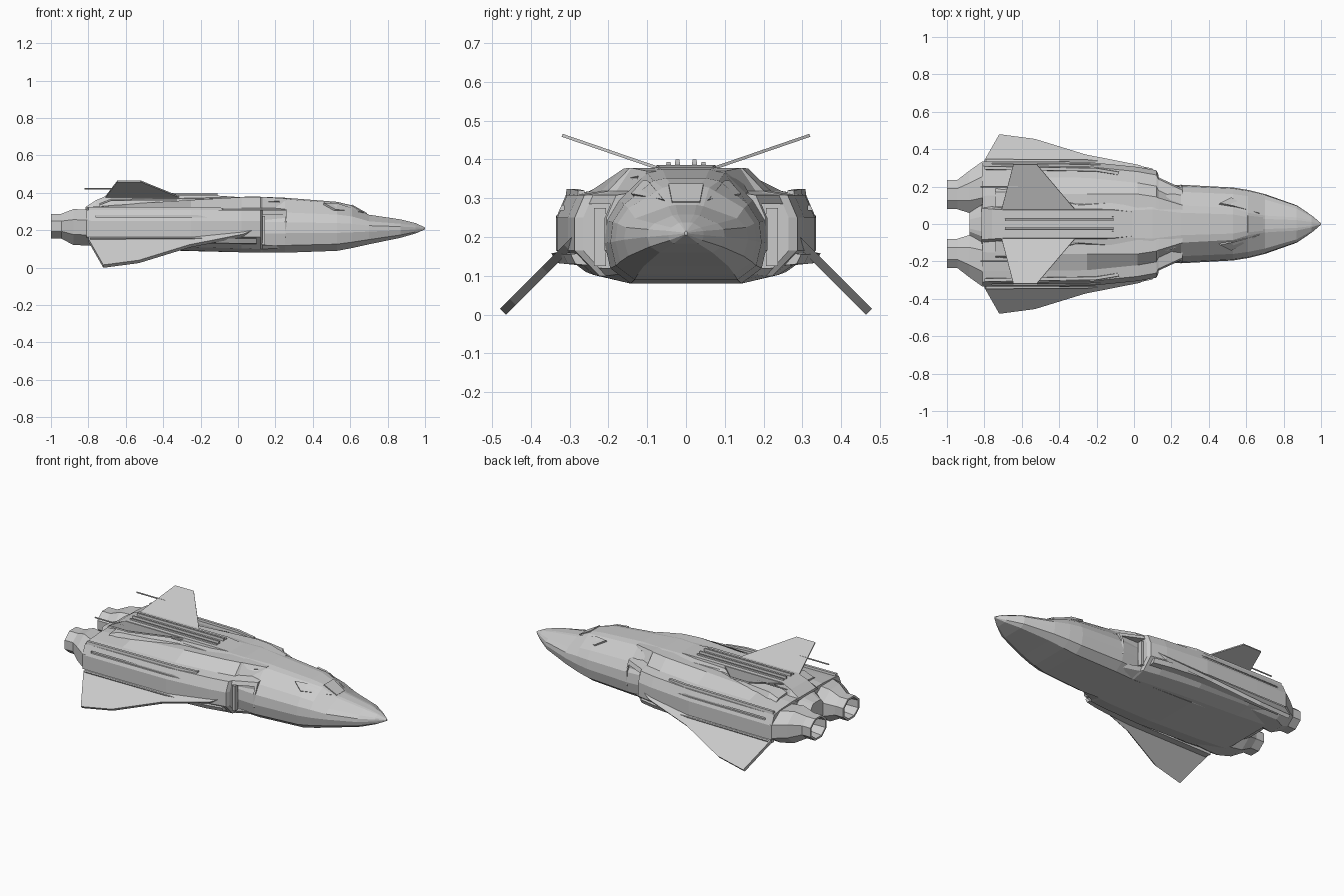
import bpy, bmesh, math
from mathutils import Vector

if "Cube" in bpy.data.objects:
    bpy.data.objects.remove(bpy.data.objects["Cube"])


def make(name, verts, faces):
    me = bpy.data.meshes.new(name)
    bm = bmesh.new()
    vs = [bm.verts.new(v) for v in verts]
    for f in faces:
        bm.faces.new([vs[i] for i in f])
    bmesh.ops.recalc_face_normals(bm, faces=bm.faces)
    bm.to_mesh(me)
    bm.free()
    ob = bpy.data.objects.new(name, me)
    bpy.context.collection.objects.link(ob)
    return ob


def loft(name, rings):
    n = len(rings[0])
    verts = [p for r in rings for p in r]
    faces = [tuple(range(n)), tuple(range(len(verts) - n, len(verts)))]
    for k in range(len(rings) - 1):
        for i in range(n):
            j = (i + 1) % n
            faces.append((k * n + i, k * n + j, k * n + n + j, k * n + n + i))
    return make(name, verts, faces)


def mirrored_ring(x, half):
    # half section runs from bottom centre to top centre
    return [(x, y, z) for y, z in half] + [(x, -y, z) for y, z in half[-2:0:-1]]


def plate(name, outline, thickness):
    # flat outline thickened along its normal
    pts = [Vector(p) for p in outline]
    nrm = (pts[1] - pts[0]).cross(pts[-1] - pts[0]).normalized()
    if nrm.z > 0:
        nrm = -nrm
    return loft(name, [[tuple(p) for p in pts],
                       [tuple(p + nrm * thickness) for p in pts]])


def box(name, loc, size, rot=(0, 0, 0)):
    bpy.ops.mesh.primitive_cube_add(size=1, location=loc, rotation=rot)
    ob = bpy.context.object
    ob.name = name
    ob.scale = size
    return ob


def cut(target, cutter):
    m = target.modifiers.new("cut", 'BOOLEAN')
    m.operation, m.solver, m.object = 'DIFFERENCE', 'EXACT', cutter
    cutter.hide_render = True
    cutter.hide_viewport = True
    cutter.display_type = 'WIRE'


# Central fuselage and nose: x, half width, bottom, top, top half width
stations = [(1.0, .004, .205, .215, .002), (.95, .046, .183, .238, .018),
            (.87, .1, .160, .258, .035), (.70, .16, .125, .283, .045),
            (.61, .182, .105, .333, .06), (.53, .195, .09, .352, .085),
            (.25, .21, .08, .374, .10), (.10, .20, .08, .38, .13),
            (-.3, .20, .09, .375, .10), (-.78, .18, .12, .325, .08),
            (-.88, .08, .17, .29, .04)]
rings = []
for x, w, zb, zt, t in stations:
    zm = .21
    rings.append(mirrored_ring(x, [
        (0, zb), (.68 * w, zb), (.93 * w, zb + .3 * (zm - zb)), (w, zm - .2 * (zm - zb)),
        (.97 * w, zm + .2 * (zt - zm)), (.82 * w, zm + .52 * (zt - zm)),
        (t, zt - .05 * (zt - zm)), (t * .6, zt), (0, zt)]))
loft("fuselage", rings)

# Wide rear hull: x, half width, bottom, deck height, deck half width
rings = []
for x, w, zb, zt, t in [(.26, .205, .085, .37, .10), (.13, .265, .08, .378, .14),
                        (.12, .287, .08, .378, .145), (.02, .305, .082, .377, .16),
                        (-.25, .332, .09, .362, .16), (-.6, .335, .105, .34, .16),
                        (-.81, .335, .12, .323, .15)]:
    s = w - .025
    rings.append(mirrored_ring(x, [
        (0, zb), (.5 * w, zb), (.78 * w, zb + .02), (w, .165), (w, .25),
        (s, .308), (s - .06, .318), (t, zt), (0, zt)]))
hull = loft("rear_hull", rings)

for s in (1, -1):
    side = "left" if s > 0 else "right"
    # Side intakes, shoulder vents and long side slots
    cut(hull, box("intake_cutter_" + side, (.19, s * .28, .203), (.12, .18, .165)))
    cut(hull, box("vent_cutter_" + side, (.185, s * .165, .352), (.10, .045, .03),
                  (-s * .6, 0, -s * .45)))
    cut(hull, box("slot_cutter_" + side, (-.42, s * .33, .275), (.68, .03, .012)))
    box("intake_splitter_" + side, (.135, s * .222, .2), (.02, .03, .15))

    # Shoulder strake along the hull
    loft("shoulder_strake_" + side, [
        [(x, s * (y - .012), z - .02), (x, s * (y + .012), z - .02),
         (x, s * (y + .008), z + .008), (x, s * (y - .008), z + .008)]
        for x, y, z in ((-.08, .27, .312), (-.2, .29, .316), (-.80, .3, .316))])

    # Engine with hollow nozzle: x, centre y, centre z, half sizes
    rings = []
    for x, cy, cz, hy, hz in [(-.6, .19, .215, .13, .09), (-.81, .197, .215, .138, .096),
                              (-.88, .172, .217, .113, .096), (-.945, .157, .222, .078, .066),
                              (-1.0, .157, .222, .078, .066), (-1.0, .157, .222, .066, .055),
                              (-.9, .157, .222, .055, .045)]:
        k = 1 / math.cos(math.pi / 8)
        rings.append([(x, s * (cy + hy * k * math.cos(math.pi * (i + .5) / 4)),
                       cz + hz * k * math.sin(math.pi * (i + .5) / 4)) for i in range(8)])
    loft("engine_" + side, rings)

    # Drooping lower wing, lying on a 45 degree plane
    wing = [(.12, .275), (.03, .315), (-.26, .372), (-.53, .455), (-.72, .48),
            (-.80, .34), (-.79, .30), (.06, .27)]
    plate("lower_wing_" + side, [(x, s * y, .495 - y) for x, y in wing], .022)
    # Wing root fairing
    loft("wing_root_" + side, [
        [(x, s * (y + a), z + b) for a, b in ((-.05, -.03), (.0, -.025), (.012, .0), (-.05, .01))]
        for x, y, z in ((.1, .285, .155), (0, .305, .155), (-.25, .332, .158), (-.79, .335, .158))])

    # Canted upper fin with trailing rod
    plate("upper_fin_" + side, [(-.31, s * .07, .381), (-.52, s * .318, .466),
                                (-.645, s * .318, .466), (-.71, s * .07, .381)], .008)
    bpy.ops.mesh.primitive_cylinder_add(vertices=6, radius=.004, depth=.2,
                                        location=(-.72, s * .2, .422),
                                        rotation=(0, math.pi / 2, 0))
    bpy.context.object.name = "fin_rod_" + side

    # Wedge shaped deck fairing below the fin
    loft("deck_fairing_" + side, [
        [(x, s * .09, .32), (x, s * y, .32), (x, s * (y - .02), z), (x, s * .09, z + .008)]
        for x, y, z in ((-.27, .115, .362), (-.5, .17, .362), (-.68, .19, .358), (-.74, .19, .335))])

    # Cockpit side window
    plate("side_window_" + side, [(.672, s * .058, .297), (.53, s * .098, .345),
                                  (.46, s * .112, .346), (.52, s * .142, .312)], .012)

    # Dorsal rails
    for i, y in enumerate((.022, .045)):
        h = .400 if i == 0 else .393
        loft("dorsal_rail_%s_%d" % (side, i), [
            [(x, s * (y - .009), .37), (x, s * (y + .009), .37),
             (x, s * (y + .005), h), (x, s * (y - .005), h)] for x in (-.11, -.69)])

# Dorsal spine with flared tail
loft("dorsal_spine", [mirrored_ring(x, [(0, .31), (w, .31), (w * .8, z), (0, z)])
                      for x, w, z in ((.0, .08, .378), (-.12, .095, .386), (-.70, .095, .386),
                                      (-.76, .1, .36), (-.815, .105, .325))])

# Windshield pane
plate("windshield", [(.69, .036, .292), (.61, .045, .3375), (.61, -.045, .3375),
                     (.69, -.036, .292)], .012)
